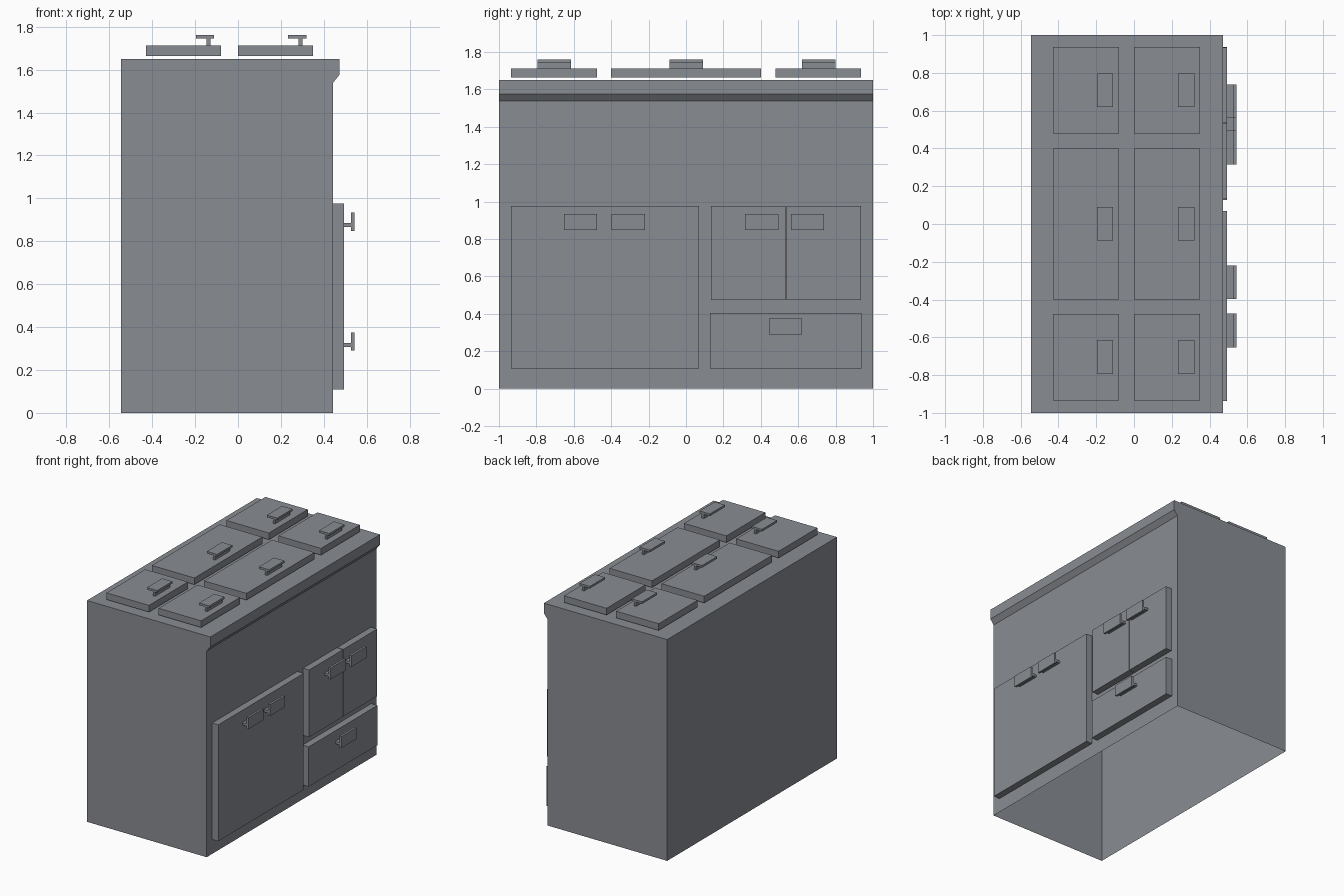
import bpy, bmesh
from mathutils import Vector

if "Cube" in bpy.data.objects:
    bpy.data.objects.remove(bpy.data.objects["Cube"])

grey = bpy.data.materials.new("steel grey")
grey.diffuse_color = (0.25, 0.265, 0.29, 1)
grey.use_nodes = True
grey.node_tree.nodes["Principled BSDF"].inputs["Base Color"].default_value = grey.diffuse_color


def finish(name, bm):
    bmesh.ops.recalc_face_normals(bm, faces=bm.faces[:])
    me = bpy.data.meshes.new(name)
    bm.to_mesh(me)
    bm.free()
    me.materials.append(grey)
    ob = bpy.data.objects.new(name, me)
    bpy.context.collection.objects.link(ob)
    return ob


def add_box(bm, lo, hi):
    lo, hi = Vector(lo), Vector(hi)
    verts = bmesh.ops.create_cube(bm, size=1)["verts"]
    for v in verts:
        v.co = (lo + hi) / 2 + v.co * (hi - lo)


def box(name, lo, hi):
    bm = bmesh.new()
    add_box(bm, lo, hi)
    return finish(name, bm)


# T-shaped handle: thin full-width stem near one edge, with a flat grip plate
def lid_handle(name, x, y, z):
    bm = bmesh.new()
    add_box(bm, (x + 0.049, y - 0.089, z), (x + 0.067, y + 0.089, z + 0.034))
    add_box(bm, (x, y - 0.089, z + 0.032), (x + 0.085, y + 0.089, z + 0.048))
    finish(name, bm)


def door_handle(name, x, y, z):
    bm = bmesh.new()
    add_box(bm, (x, y - 0.089, z + 0.018), (x + 0.036, y + 0.089, z + 0.036))
    add_box(bm, (x + 0.034, y - 0.089, z), (x + 0.05, y + 0.089, z + 0.085))
    finish(name, bm)


# Cabinet shell: side profile extruded along y, open underneath
profile = [(0.442, 0), (0.442, 1.537), (0.472, 1.575), (0.472, 1.65),
           (-0.545, 1.65), (-0.545, 0)]
bm = bmesh.new()
face = bm.faces.new([bm.verts.new((x, -1, z)) for x, z in profile])
ext = bmesh.ops.extrude_face_region(bm, geom=[face], use_keep_orig=True)["geom"]
for v in ext:
    if isinstance(v, bmesh.types.BMVert):
        v.co.y = 1
bmesh.ops.recalc_face_normals(bm, faces=bm.faces[:])
bottom = [f for f in bm.faces if all(v.co.z < 0.01 for v in f.verts)]
bmesh.ops.delete(bm, geom=bottom, context='FACES_ONLY')
finish("cabinet_body", bm)

# Top lids: two columns by three rows
for c, x in enumerate((-0.43, 0.0)):
    for r, (y0, y1) in enumerate(((-0.935, -0.477), (-0.40, 0.40), (0.478, 0.936))):
        box(f"lid_{c}_{r}", (x, y0, 1.663), (x + 0.35, y1, 1.713))
        lid_handle(f"lid_handle_{c}_{r}", x + 0.234, (y0 + y1) / 2 + 0.002, 1.713)

# Doors and drawer on the +x side
for name, y0, y1, z0, z1 in (("large_door", -0.936, 0.07, 0.108, 0.976),
                             ("small_door_left", 0.134, 0.532, 0.475, 0.976),
                             ("small_door_right", 0.538, 0.935, 0.475, 0.976),
                             ("drawer", 0.128, 0.938, 0.108, 0.405)):
    box(name, (0.442, y0, z0), (0.493, y1, z1))

for i, y in enumerate((-0.564, -0.309, 0.405, 0.65)):
    door_handle(f"door_handle_{i}", 0.493, y, 0.849)
door_handle("drawer_handle", 0.493, 0.532, 0.29)
